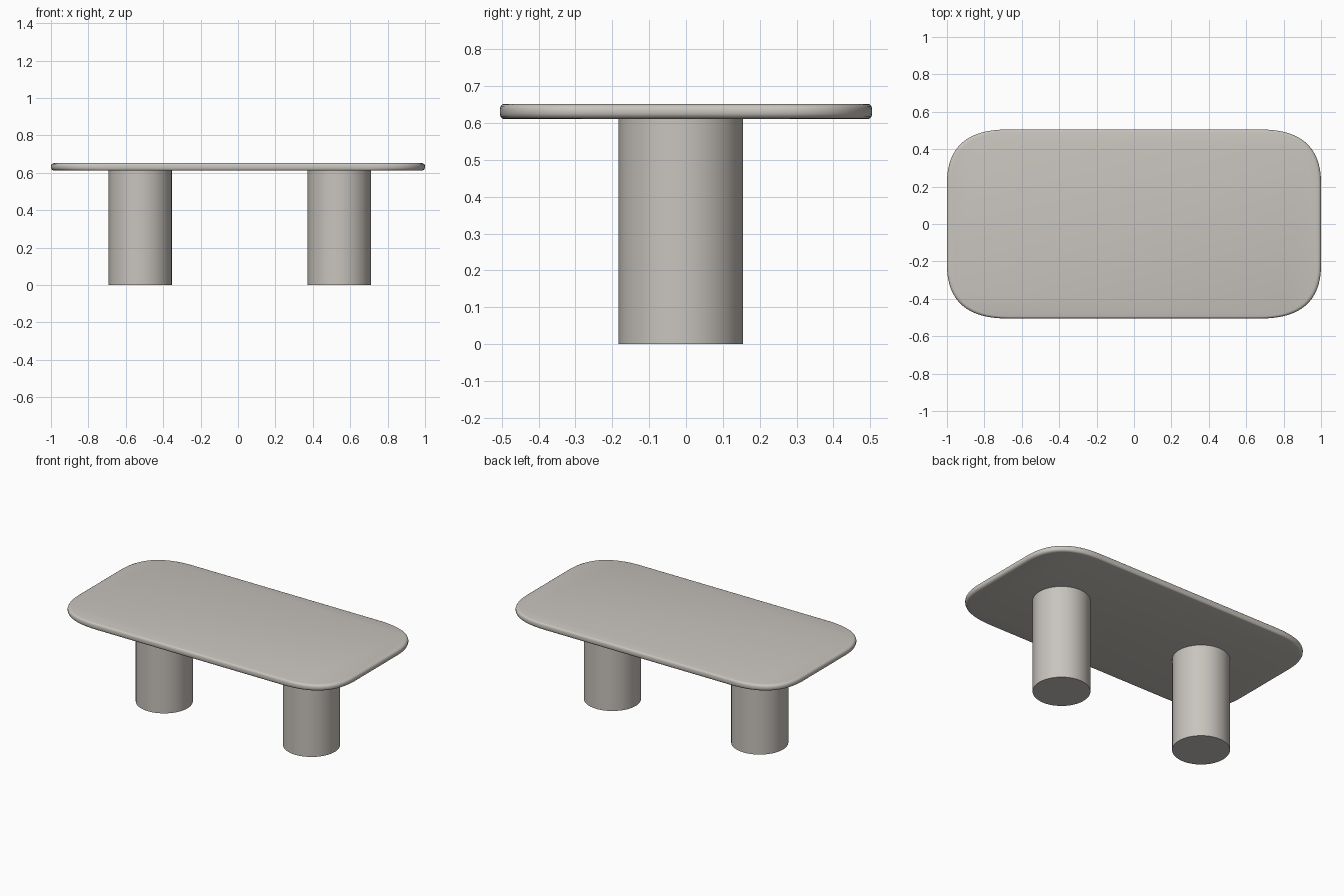
import bpy, bmesh, math
from mathutils import Vector

if "Cube" in bpy.data.objects:
    bpy.data.objects.remove(bpy.data.objects["Cube"])

stone = bpy.data.materials.new("warm grey stone")
stone.diffuse_color = (0.58, 0.55, 0.51, 1)
stone.use_nodes = True
stone.node_tree.nodes["Principled BSDF"].inputs["Base Color"].default_value = stone.diffuse_color


def finish(name, bm, angle):
    bmesh.ops.recalc_face_normals(bm, faces=bm.faces)
    mesh = bpy.data.meshes.new(name)
    bm.to_mesh(mesh)
    bm.free()
    mesh.materials.append(stone)
    obj = bpy.data.objects.new(name, mesh)
    bpy.context.collection.objects.link(obj)
    bpy.ops.object.select_all(action='DESELECT')
    obj.select_set(True)
    bpy.context.view_layer.objects.active = obj
    bpy.ops.object.shade_smooth_by_angle(angle=math.radians(angle))
    return obj


# Tabletop outline: soft corners drawn as quadratic curves
HX, HY = 1.0, 0.505
START_X, START_Y, STEPS = 0.68, 0.22, 16
corner = []
for i in range(STEPS + 1):
    t = i / STEPS
    corner.append(Vector((HX, START_Y)) * (1 - t) ** 2
                  + Vector((HX, HY)) * 2 * t * (1 - t)
                  + Vector((START_X, HY)) * t * t)
outline = []
for sx, sy in ((1, 1), (-1, 1), (-1, -1), (1, -1)):
    pts = [(p.x * sx, p.y * sy) for p in corner]
    outline += pts if sx * sy > 0 else pts[::-1]

# Tabletop: rounded rim made of stacked, scaled outlines
rim = [(0.979, 0.611), (0.988, 0.6125), (0.996, 0.617), (1.0, 0.625),
       (1.0, 0.638), (0.996, 0.646), (0.988, 0.6505), (0.979, 0.652)]
bm = bmesh.new()
rings = [[bm.verts.new((x * s, y * s, z)) for x, y in outline] for s, z in rim]
n = len(outline)
for low, high in zip(rings, rings[1:]):
    for i in range(n):
        j = (i + 1) % n
        bm.faces.new((low[i], low[j], high[j], high[i]))
bm.faces.new(rings[0][::-1])
bm.faces.new(rings[-1])
finish("tabletop", bm, 40)

# Cylindrical legs, standing slightly off centre
HEIGHT = 0.613
for name, x in (("left_leg", -0.523), ("right_leg", 0.541)):
    bm = bmesh.new()
    bmesh.ops.create_cone(bm, cap_ends=True, segments=64, radius1=0.169,
                          radius2=0.169, depth=HEIGHT)
    bmesh.ops.translate(bm, verts=bm.verts, vec=(x, -0.014, HEIGHT / 2))
    finish(name, bm, 40)
